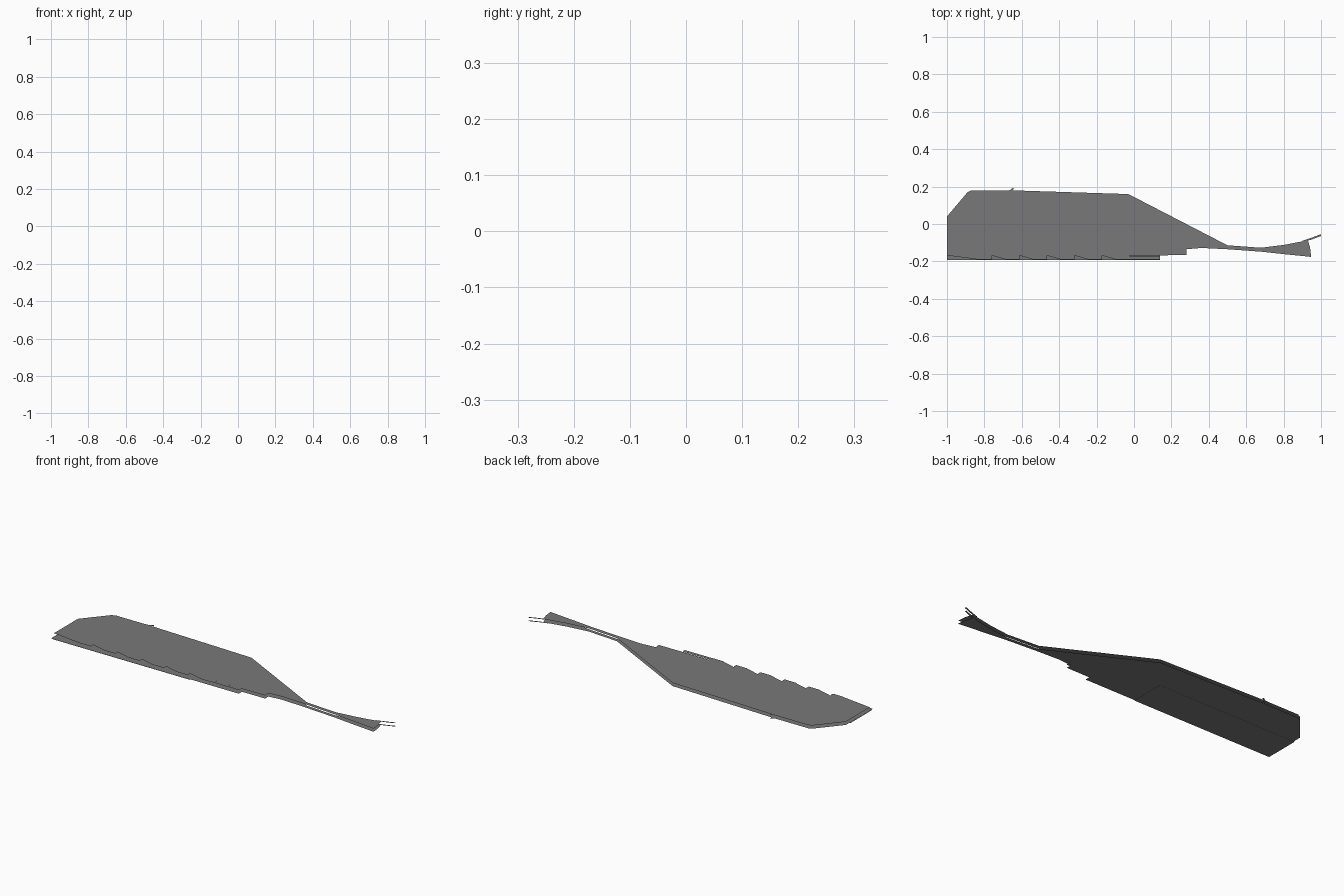
import bpy, bmesh

if "Cube" in bpy.data.objects:
    bpy.data.objects.remove(bpy.data.objects["Cube"])

grey = bpy.data.materials.new("concrete grey")
grey.diffuse_color = (0.19, 0.19, 0.19, 1)
grey.use_nodes = True
grey.node_tree.nodes["Principled BSDF"].inputs["Base Color"].default_value = grey.diffuse_color


def make(name, polys, z):
    """Flat sheet object made from a list of 2D outlines (counter-clockwise)."""
    bm = bmesh.new()
    for p in polys:
        bm.faces.new([bm.verts.new((x, y, z)) for x, y in p])
    bmesh.ops.triangulate(bm, faces=[f for f in bm.faces if len(f.verts) > 4])
    for f in bm.faces:
        f.normal_update()
        if f.normal.z < 0:
            f.normal_flip()
    me = bpy.data.meshes.new(name)
    bm.to_mesh(me)
    bm.free()
    me.materials.append(grey)
    ob = bpy.data.objects.new(name, me)
    bpy.context.collection.objects.link(ob)
    return ob


def rect(x0, x1, y0, y1):
    return [(x0, y0), (x1, y0), (x1, y1), (x0, y1)]


# Edges of the track fan: x, lower y, upper y
FAN = [(-1.0, -0.167, 0.16), (-0.03, -0.167, 0.16), (0.06, -0.166, 0.07),
       (0.17, -0.155, -0.03), (0.22, -0.145, -0.062), (0.28, -0.135, -0.088),
       (0.36, -0.128, -0.105), (0.50, -0.135, -0.114), (0.68, -0.148, -0.127),
       (0.80, -0.161, -0.112), (0.93, -0.174, -0.087)]


def fan_y(row, t):
    return row[1] + (row[2] - row[1]) * t


def left_end(y):
    """Left yard boundary, cut diagonally towards the back."""
    return -1.0 if y < 0.04 else -1.0 + (y - 0.04) * 0.12 / 0.14


def strip(t0, t1, rows, start=None):
    lo = [(r[0], fan_y(r, t0)) for r in rows]
    hi = [(r[0], fan_y(r, t1)) for r in rows]
    if start is not None:
        lo[0], hi[0] = (start, lo[0][1]), (start, hi[0][1])
    return [[lo[i], lo[i + 1], hi[i + 1], hi[i]] for i in range(len(lo) - 1)]


# Shared outline of both decks, without the front edge
back = [(r[0], r[2]) for r in FAN[:0:-1]]
front = [(r[0], r[1]) for r in FAN[5:]]
outline = ([(0.28, -0.165)] + front + [(0.947, -0.176), (0.942, -0.13)] + back +
           [(-0.66, 0.16), (-0.655, 0.18), (-0.87, 0.18), (-0.89, 0.17), (-1.0, 0.04)])

# Lower deck: straight front edge
make("lower_deck", [outline + [(-1, -0.193), (0.14, -0.193), (0.14, -0.165)]], 0.005)

# Upper deck: front edge with platform tabs
tabs = []
x = -0.83
while x < 0.0:
    tabs += [(x, -0.168), (x, -0.19), (x + 0.07, -0.19), (x + 0.07, -0.168)]
    x += 0.147
make("upper_deck", [outline + [(-1, -0.168)] + tabs + [(0.14, -0.168)]], 0.0225)

# Curved end spurs and the small back stub on both levels
for name, z in (("lower_spur", 0.005), ("upper_spur", 0.0235)):
    make(name, [[(0.90, -0.097), (0.95, -0.083), (1.0, -0.064),
                 (0.998, -0.055), (0.945, -0.075), (0.90, -0.09)],
                [(-0.69, 0.172), (-0.66, 0.172), (-0.64, 0.19),
                 (-0.648, 0.193), (-0.665, 0.18), (-0.69, 0.18)]], z)

# Foundation sheets below the lower deck
make("lower_foundation", [rect(-1, -0.16, -0.19, 0.0)], 0.0)
make("raised_foundation", [rect(-0.98, -0.55, 0.0, 0.06)], 0.003)

# Tracks and platforms in the yard, converging into the throat
N = 15
polys, rails = [], []
for i in range(N):
    t0, t1 = (i + 0.08) / N, (i + 0.92) / N
    ym = fan_y(FAN[0], t1)
    start = left_end(ym)
    polys += strip(t0, t1, FAN[:7], start)
    m = (t0 + t1) / 2
    rails += strip(m - 0.004, m + 0.004, FAN[:6], start)
make("yard_tracks", polys, 0.0235)
make("yard_rails", rails, 0.024)

# Four main line tracks continuing to the right end
polys = []
for i in range(4):
    polys += strip((i + 0.1) / 4, (i + 0.9) / 4, FAN[6:])
make("main_tracks", polys, 0.0235)

# Back siding above the yard
make("back_siding", [[(-0.885, 0.163), (-0.665, 0.163), (-0.665, 0.177), (-0.87, 0.177)]], 0.0235)

# Cross passages, back platforms and service rooms on the upper deck
passages = [rect(x - 0.007, x + 0.007, y, y + 0.05)
            for x in (-0.54, -0.10) for y in (-0.12, -0.02)]
make("cross_passages", passages, 0.025)
plats = [rect(x, x + 0.08, 0.088, 0.104) for x in (-0.64, -0.50, -0.35)]
plats += [rect(-0.82, -0.22, 0.124, 0.136), rect(-0.24, -0.17, 0.11, 0.142)]
make("back_platforms", plats, 0.0247)
rooms = [rect(-0.77, -0.71, 0.035, 0.068), rect(-0.84, -0.78, 0.045, 0.07),
         rect(-0.65, -0.60, 0.035, 0.062), rect(-0.85, -0.60, 0.02, 0.032)]
make("service_rooms", rooms, 0.025)
make("front_platforms", [rect(-0.83 + 0.147 * i, -0.76 + 0.147 * i, -0.19, -0.17)
                         for i in range(6)], 0.0245)
make("front_stubs", [rect(0.14, 0.28, -0.165, -0.15), rect(-0.06, 0.14, -0.19, -0.17)], 0.0235)

# Intermediate floor between the decks
make("middle_floor", [rect(-0.85, -0.61, 0.02, 0.08), rect(-0.84, -0.6, 0.105, 0.14)], 0.015)
